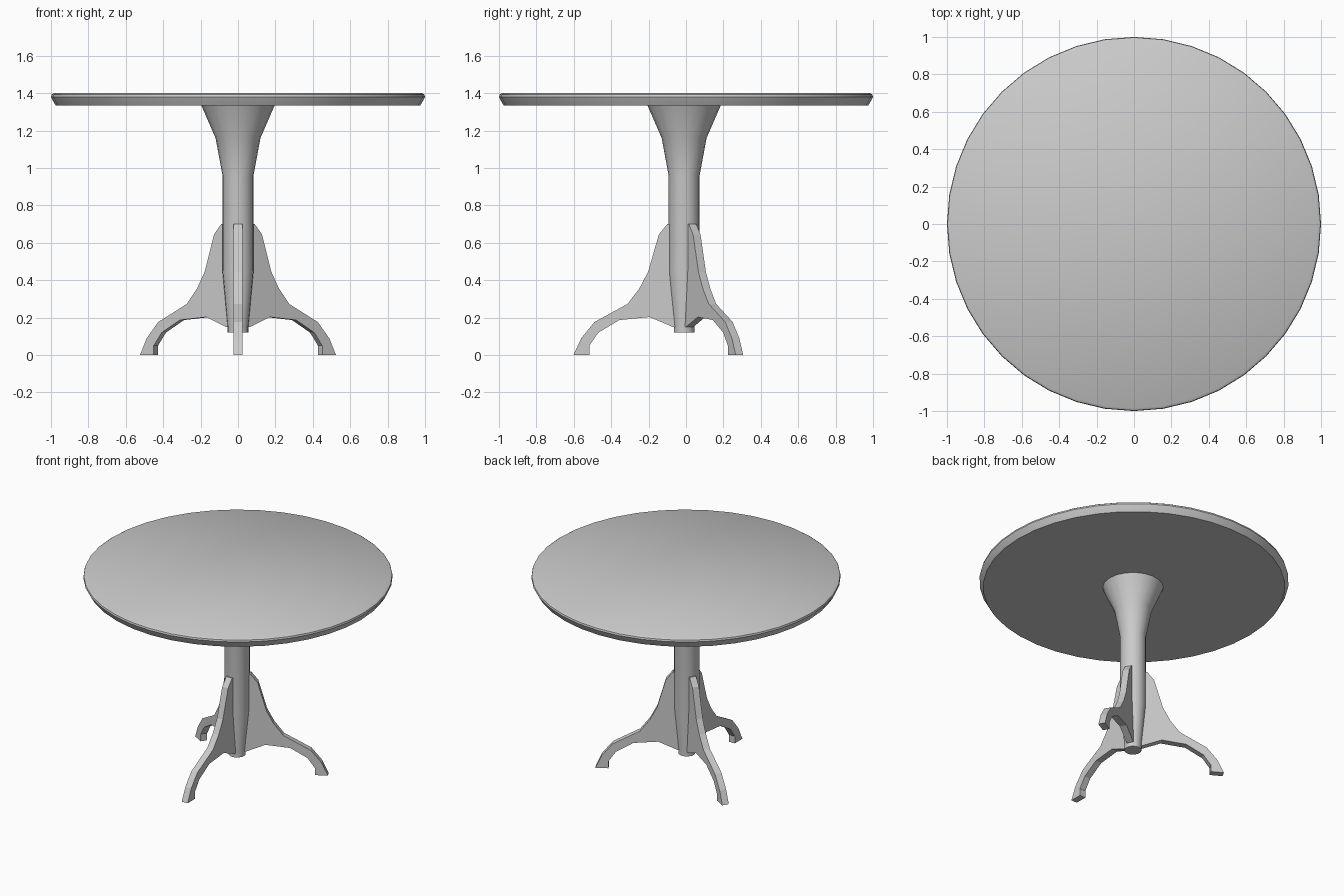
import bpy
import bmesh
from math import cos, sin, tau, pi, radians

old = bpy.data.objects.get("Cube")
if old:
    bpy.data.objects.remove(old)

grey = bpy.data.materials.new("plain grey")
grey.use_nodes = True
grey.diffuse_color = (0.6, 0.6, 0.6, 1)
grey.node_tree.nodes["Principled BSDF"].inputs["Base Color"].default_value = (0.6, 0.6, 0.6, 1)

CENTRE_Y = -0.01   # the pedestal sits a touch forward of the top


def finish(name, bm, location, smooth_angle=None):
    bmesh.ops.recalc_face_normals(bm, faces=bm.faces)
    mesh = bpy.data.meshes.new(name)
    bm.to_mesh(mesh)
    bm.free()
    mesh.materials.append(grey)
    obj = bpy.data.objects.new(name, mesh)
    obj.location = location
    bpy.context.collection.objects.link(obj)
    if smooth_angle:
        bpy.ops.object.select_all(action='DESELECT')
        obj.select_set(True)
        bpy.context.view_layer.objects.active = obj
        bpy.ops.object.shade_smooth_by_angle(angle=radians(smooth_angle))
    return obj


def turned(name, profile, sides, location, smooth_angle):
    """Closed solid of revolution from (radius, height) pairs."""
    bm = bmesh.new()
    rings = [[bm.verts.new((r * cos(tau * i / sides), r * sin(tau * i / sides), z))
              for i in range(sides)] for r, z in profile]
    for low, high in zip(rings, rings[1:]):
        for i in range(sides):
            j = (i + 1) % sides
            bm.faces.new((low[i], low[j], high[j], high[i]))
    bm.faces.new(rings[0])
    bm.faces.new(rings[-1])
    return finish(name, bm, location, smooth_angle)


def leg(name, outline, thickness, turn):
    """Flat board cut to an (outward, height) outline."""
    bm = bmesh.new()
    face = bm.faces.new([bm.verts.new((d, -thickness / 2, z)) for d, z in outline])
    side = bmesh.ops.extrude_face_region(bm, geom=[face])["geom"]
    bmesh.ops.translate(bm, vec=(0, thickness, 0),
                        verts=[v for v in side if isinstance(v, bmesh.types.BMVert)])
    obj = finish(name, bm, (0, CENTRE_Y, 0))
    obj.rotation_euler.z = turn


# Round top with a rounded rim
turned("table_top", [(0.975, 1.335), (0.99, 1.36), (1.0, 1.38), (0.997, 1.392), (0.985, 1.4)],
       40, (0, 0, 0), 40)

# Turned pedestal flaring up to the top
turned("pedestal", [(0.055, 0.12), (0.055, 0.15), (0.083, 0.45), (0.083, 0.96),
                    (0.12, 1.16), (0.197, 1.337)], 20, (0, CENTRE_Y, 0), 40)

# Three curved legs, one to the front
outline = [(0.04, 0.70), (0.09, 0.70), (0.135, 0.645), (0.193, 0.444), (0.24, 0.355),
           (0.303, 0.273), (0.48, 0.176), (0.55, 0.09), (0.592, 0),
           (0.507, 0), (0.507, 0.05), (0.458, 0.12), (0.346, 0.187),
           (0.185, 0.203), (0.06, 0.15), (0.04, 0.15)]
for name, step in (("front_leg", 0), ("back_left_leg", 1), ("back_right_leg", 2)):
    leg(name, outline, 0.046, -pi / 2 + step * tau / 3)
